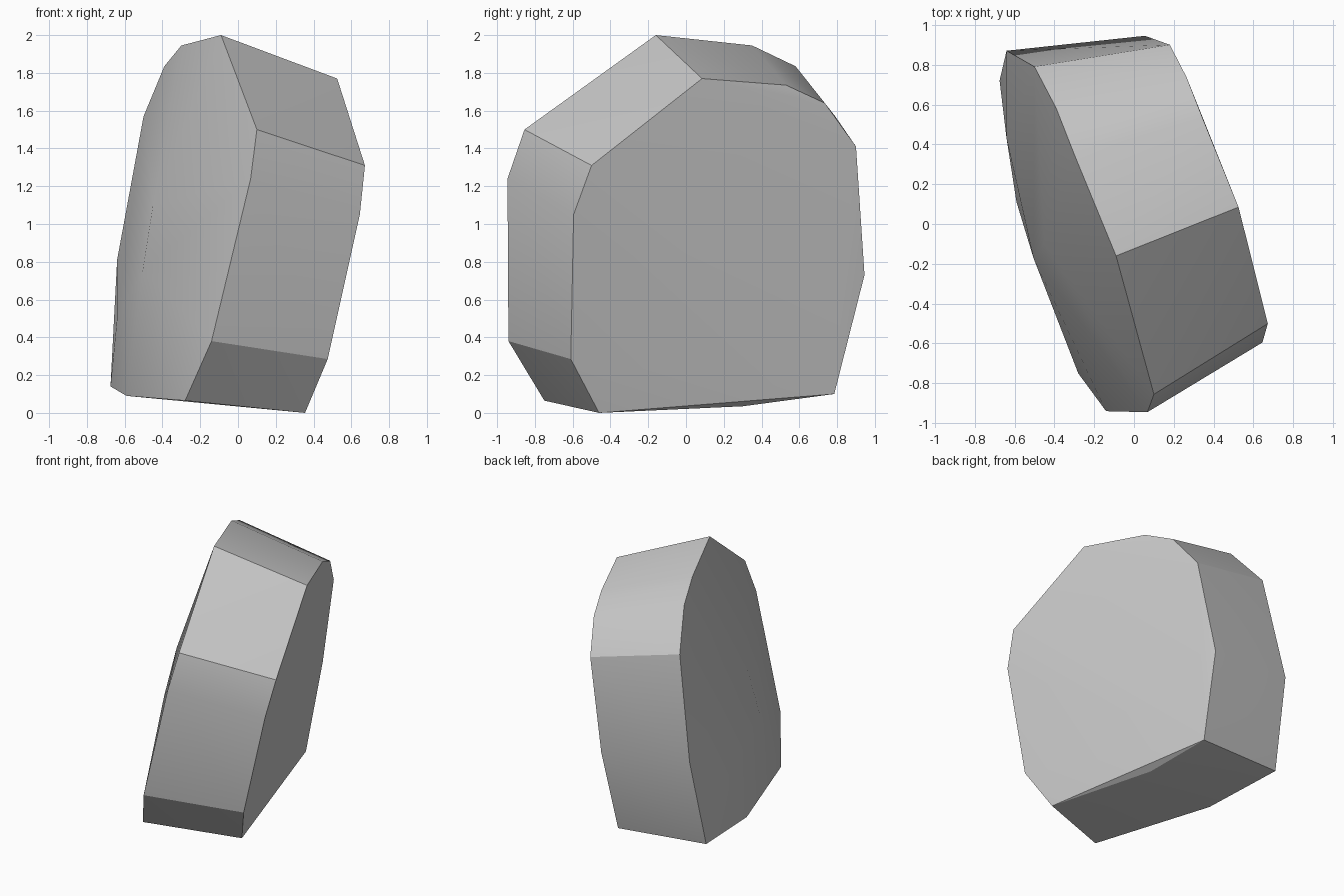
import bpy, bmesh, math

cube = bpy.data.objects.get("Cube")
if cube:
    bpy.data.objects.remove(cube, do_unlink=True)

# Single stone colour
stone = bpy.data.materials.new("stone_grey")
stone.use_nodes = True
grey = (0.58, 0.58, 0.58, 1)
stone.diffuse_color = grey
stone.node_tree.nodes["Principled BSDF"].inputs["Base Color"].default_value = grey

# Outlines of the two broad faces of the slab, from the top round the front
left_outline = [
    (.525, .085, 1.77), (.672, -.50, 1.31), (.645, -.595, 1.05),
    (.475, -.61, .285), (.355, -.46, 0), (.025, .785, .10),
    (.055, .945, .73), (.18, .90, 1.41), (.265, .735, 1.64), (.345, .53, 1.735)]
right_outline = [
    (-.09, -.16, 2), (.10, -.855, 1.50), (.067, -.945, 1.24),
    (-.14, -.94, .38), (-.28, -.75, .065), (-.59, .11, .09),
    (-.675, .72, .14), (-.64, .87, .81), (-.50, .79, 1.57),
    (-.39, .58, 1.835), (-.30, .35, 1.945)]
# Gentle swell of the broad faces and the underside
swell = [(-.64, .43, .50), (-.505, -.17, .75), (-.45, -.10, 1.10),
         (.46, -.12, 1.03), (.10, .30, .035)]

# Wrap a tight skin round the points to form the chipped stone
bm = bmesh.new()
for point in left_outline + right_outline + swell:
    bm.verts.new(point)
bmesh.ops.convex_hull(bm, input=bm.verts[:])
loose = [v for v in bm.verts if not v.link_faces]
bmesh.ops.delete(bm, geom=loose, context="VERTS")
bmesh.ops.recalc_face_normals(bm, faces=bm.faces[:])

mesh = bpy.data.meshes.new("rock")
bm.to_mesh(mesh)
bm.free()
mesh.materials.append(stone)
rock = bpy.data.objects.new("rock", mesh)
bpy.context.collection.objects.link(rock)

# Smooth the broad faces, keep the chipped edges crisp
bpy.ops.object.select_all(action="DESELECT")
rock.select_set(True)
bpy.context.view_layer.objects.active = rock
bpy.ops.object.shade_smooth_by_angle(angle=math.radians(25))
